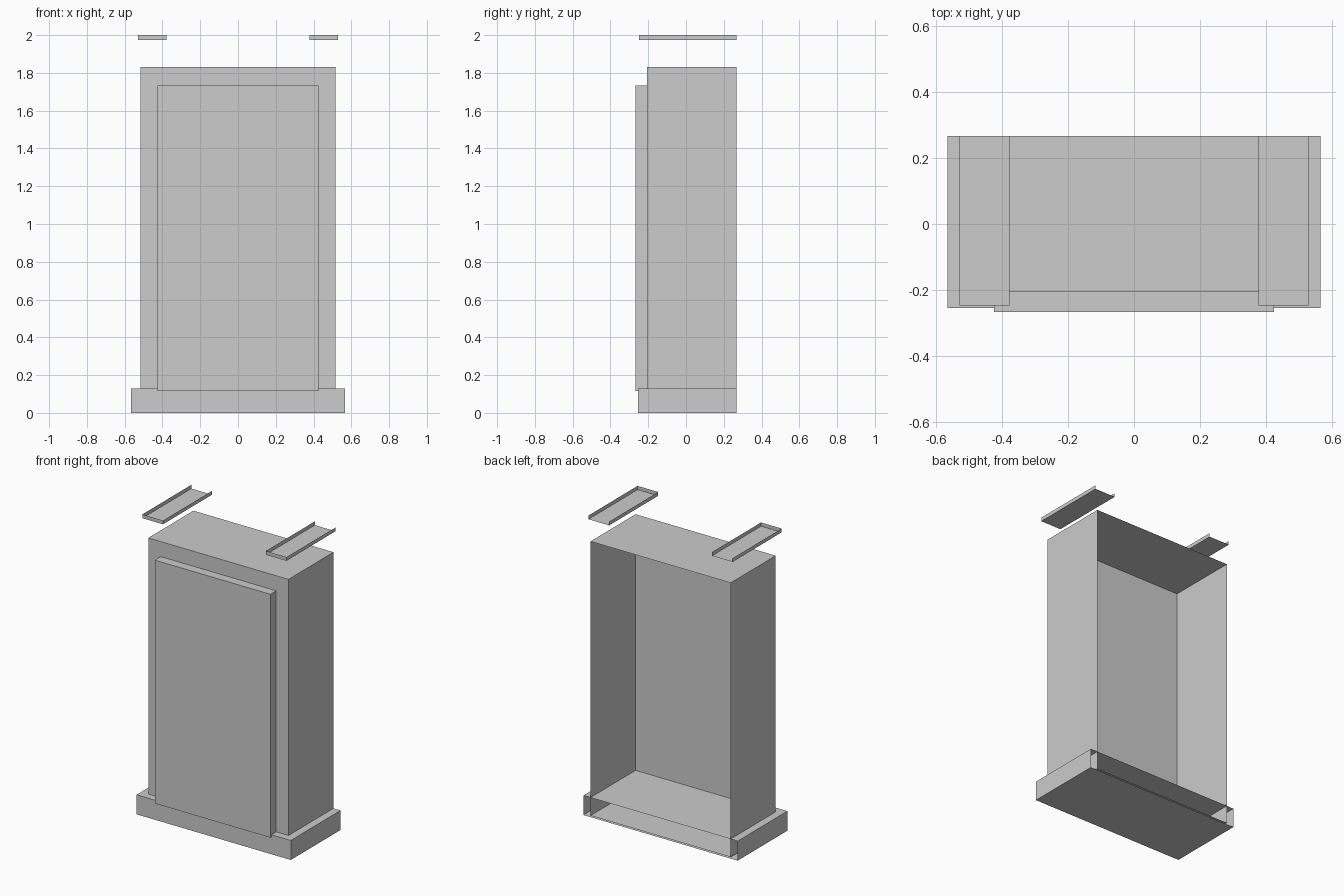
import bpy
import bmesh
from mathutils import Vector

if "Cube" in bpy.data.objects:
    bpy.data.objects.remove(bpy.data.objects["Cube"])

BACK, TOP = Vector((0, 1, 0)), Vector((0, 0, 1))

grey = bpy.data.materials.new("plain_grey")
grey.diffuse_color = (0.604, 0.604, 0.604, 1.0)
grey.use_nodes = True
grey.node_tree.nodes["Principled BSDF"].inputs["Base Color"].default_value = grey.diffuse_color


def shell(name, x, y, z, open_sides=()):
    """Box between the given ranges, with the sides facing open_sides removed."""
    bm = bmesh.new()
    bmesh.ops.create_cube(bm, size=1.0)
    bm.normal_update()
    gone = [f for f in bm.faces if any(f.normal.dot(d) > 0.9 for d in open_sides)]
    bmesh.ops.delete(bm, geom=gone, context='FACES')
    for v in bm.verts:
        v.co = [lo + (c + 0.5) * (hi - lo) for c, (lo, hi) in zip(v.co, (x, y, z))]
    mesh = bpy.data.meshes.new(name)
    bm.to_mesh(mesh)
    bm.free()
    mesh.materials.append(grey)
    obj = bpy.data.objects.new(name, mesh)
    bpy.context.collection.objects.link(obj)
    return obj


REAR = 0.267

# Plinth and cabinet body are hollow and open at the back
shell("base_plinth", (-0.567, 0.567), (-0.255, REAR), (0, 0.13), [BACK])
shell("cabinet_body", (-0.515, 0.515), (-0.206, REAR), (0.01, 1.832), [BACK])

# Raised door panel, open where it meets the body
shell("front_panel", (-0.425, 0.425), (-REAR, -0.206), (0.115, 1.732), [BACK])

# Pair of shallow trays floating above, open at top and back
for side, x in (("left", (-0.53, -0.378)), ("right", (0.378, 0.53))):
    shell(side + "_top_tray", x, (-0.248, REAR), (1.975, 2.0), [BACK, TOP])
